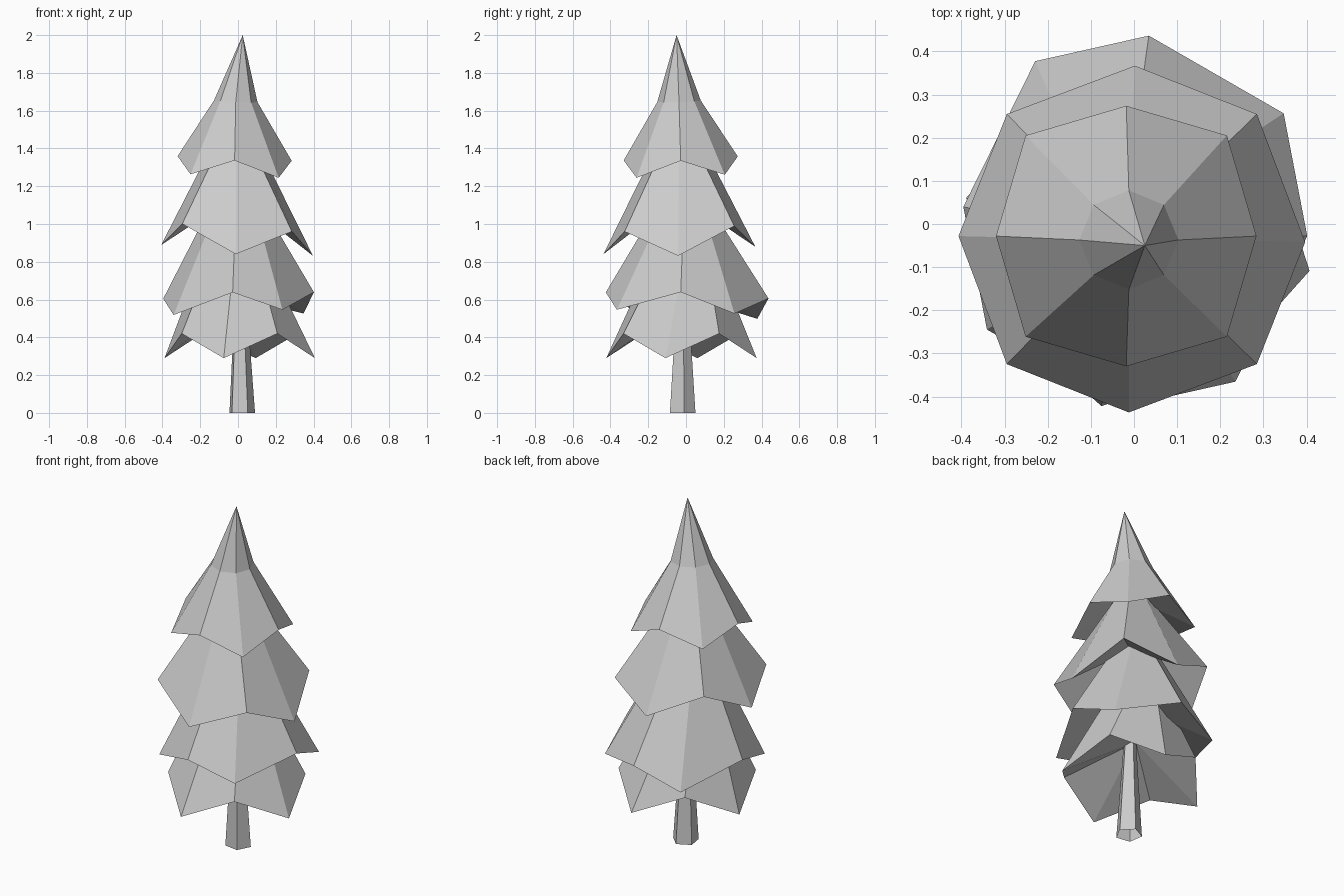
import bpy, bmesh
from math import sin, cos, radians

cube = bpy.data.objects.get("Cube")
if cube:
    bpy.data.objects.remove(cube, do_unlink=True)

grey = bpy.data.materials.new("plain_grey")
grey.use_nodes = True
grey.diffuse_color = (0.6, 0.6, 0.6, 1)
grey.node_tree.nodes["Principled BSDF"].inputs["Base Color"].default_value = (0.6, 0.6, 0.6, 1)


def ring(bm, sides, centre, radii, heights, turns=(0, 0), tilt=(0, 0), stretch=1):
    """Ring of vertices; even and odd corners alternate in radius, height and turn."""
    verts = []
    for i in range(sides):
        k = i % 2
        a = radians(360 * i / sides + turns[k])
        dx, dy = radii[k] * cos(a), radii[k] * sin(a) * stretch
        z = heights[k] + tilt[0] * dx + tilt[1] * dy
        verts.append(bm.verts.new((centre[0] + dx, centre[1] + dy, z)))
    return verts


def bridge(bm, low, high):
    n = len(low)
    for i in range(n):
        j = (i + 1) % n
        bm.faces.new((low[i], low[j], high[j], high[i]))


def fan(bm, loop, point):
    apex = bm.verts.new(point)
    for a, b in zip(loop, loop[1:] + loop[:1]):
        bm.faces.new((a, b, apex))


def finish(bm, name):
    mesh = bpy.data.meshes.new(name)
    bm.to_mesh(mesh)
    bm.free()
    mesh.materials.append(grey)
    obj = bpy.data.objects.new(name, mesh)
    bpy.context.collection.objects.link(obj)
    return obj


def tier(name, centre, radii, heights, turns, tilt, top_centre, top_radius, top_z,
         hollow_z, tip=None, stretch=1):
    """Skirt of branches with a zigzag rim, a hollowed underside and a cap or pointed tip."""
    bm = bmesh.new()
    rim = ring(bm, 8, centre, radii, heights, turns, tilt, stretch)
    top = ring(bm, 8, top_centre, (top_radius,) * 2, (top_z,) * 2, tilt=tilt)
    bridge(bm, rim, top)
    fan(bm, rim[::-1], (*top_centre, hollow_z))
    if tip:
        fan(bm, top, tip)
    else:
        bm.faces.new(top)
    return finish(bm, name)


# Four skirts of branches, from the top down
tier("top_branches", (-0.018, -0.028), (0.302, 0.33), (1.347, 1.262), (0, 0),
     (-0.04, 0.035), (-0.012, -0.037), 0.115, 1.65, 1.48, tip=(0.025, -0.05, 2))
tier("upper_branches", (-0.005, -0.035), (0.402, 0.41), (0.86, 0.995), (-1, 0),
     (-0.07, 0.05), (-0.01, -0.035), 0.12, 1.42, 1.15)
tier("middle_branches", (0.003, 0.006), (0.4, 0.415), (0.622, 0.522), (-4.5, -11),
     (0.04, -0.04), (-0.01, -0.01), 0.13, 1.11, 0.8, stretch=1.08)
tier("lower_branches", (0.009, -0.024), (0.407, 0.366), (0.29, 0.42), (-12, -12),
     (0, 0), (-0.02, -0.01), 0.17, 0.82, 0.58)

# Tapered five-sided trunk, open underneath
bm = bmesh.new()
base = ring(bm, 5, (0.019, -0.021), (0.072, 0.072), (0, 0), (9, 9))
neck = ring(bm, 5, (0.012, -0.02), (0.03, 0.03), (0.65, 0.65), (9, 9))
bridge(bm, base, neck)
bm.faces.new(neck)
finish(bm, "trunk")
